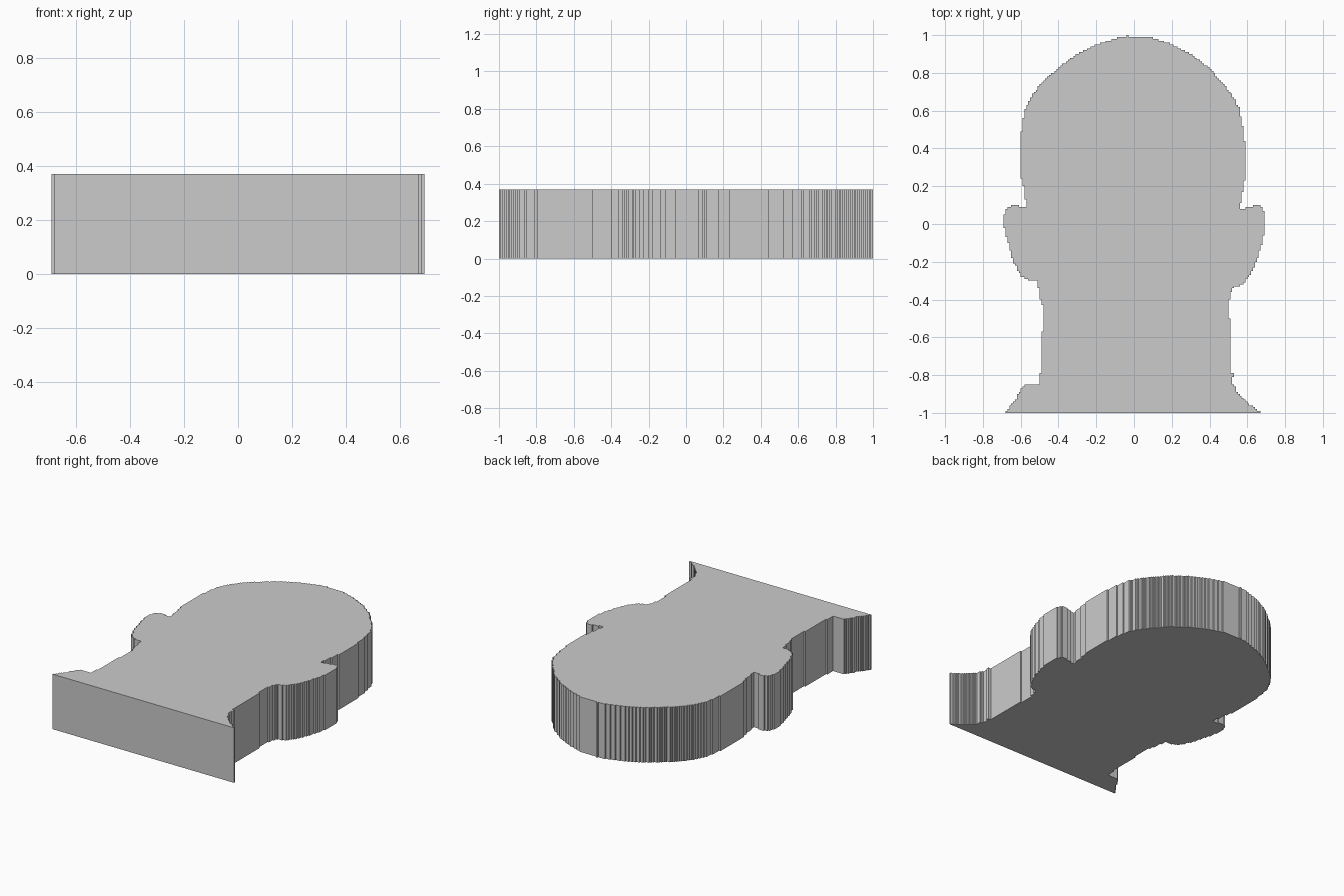
import bpy, bmesh

if "Cube" in bpy.data.objects:
    bpy.data.objects.remove(bpy.data.objects["Cube"])

HEIGHT = 0.37
STEP = 0.01   # size of the stair steps along the outline

# Left side, shoulder up to crown
left = [(-.69, -1), (-.63, -.93), (-.60, -.87), (-.58, -.85), (-.50, -.85), (-.50, -.79),
        (-.49, -.79), (-.49, -.57), (-.48, -.56), (-.48, -.44), (-.50, -.38), (-.51, -.30),
        (-.55, -.30), (-.60, -.27), (-.64, -.19), (-.67, -.08), (-.69, 0), (-.69, .05),
        (-.67, .09), (-.64, .10), (-.60, .09), (-.57, .09), (-.58, .18), (-.60, .27),
        (-.60, .46), (-.58, .60), (-.54, .69), (-.48, .76), (-.40, .83), (-.31, .90),
        (-.20, .95), (-.08, .99), (-.04, .99), (-.04, 1)]
# Right side, crown down to shoulder
right = [(-.03, 1), (-.03, .99), (.08, .99), (.20, .95), (.31, .89), (.40, .82), (.46, .75),
         (.52, .68), (.56, .60), (.58, .48), (.59, .40), (.59, .25), (.58, .19),
         (.56, .08), (.60, .09), (.65, .10), (.68, .09), (.69, .05), (.69, -.05),
         (.66, -.17), (.63, -.25), (.58, -.32), (.52, -.34), (.50, -.43), (.51, -.57),
         (.51, -.79), (.53, -.79), (.52, -.84), (.55, -.90), (.60, -.95), (.67, -1)]


def stepped(points):
    """Turn a polygon into axis-aligned steps on the STEP grid."""
    cells = [(round(x / STEP), round(y / STEP)) for x, y in points]
    path = [cells[0]]
    for (x0, y0), (x1, y1) in zip(cells, cells[1:]):
        n = max(abs(x1 - x0), abs(y1 - y0), 1)
        for i in range(1, n + 1):
            p = (round(x0 + (x1 - x0) * i / n), round(y0 + (y1 - y0) * i / n))
            q = path[-1]
            if p[0] != q[0] and p[1] != q[1]:
                path.append((p[0], q[1]))
            if p != path[-1]:
                path.append(p)
    # Drop points in the middle of straight runs
    changed = True
    while changed:
        changed = False
        for i in range(len(path)):
            a, b, c = path[i - 1], path[i], path[(i + 1) % len(path)]
            if (b[0]-a[0]) * (c[1]-b[1]) == (b[1]-a[1]) * (c[0]-b[0]):
                path.pop(i)
                changed = True
                break
    return [(x * STEP, y * STEP) for x, y in path]


# Extruded head-and-shoulders plate
bm = bmesh.new()
base = bm.faces.new([bm.verts.new((x, y, 0)) for x, y in stepped(left + right)])
ext = bmesh.ops.extrude_face_region(bm, geom=[base], use_keep_orig=True)
top = [v for v in ext["geom"] if isinstance(v, bmesh.types.BMVert)]
bmesh.ops.translate(bm, verts=top, vec=(0, 0, HEIGHT))
bmesh.ops.recalc_face_normals(bm, faces=bm.faces)
mesh = bpy.data.meshes.new("head_plate")
bm.to_mesh(mesh)
bm.free()

grey = bpy.data.materials.new("light grey")
grey.diffuse_color = (0.6, 0.6, 0.6, 1)
grey.use_nodes = True
grey.node_tree.nodes["Principled BSDF"].inputs["Base Color"].default_value = grey.diffuse_color
mesh.materials.append(grey)
bpy.context.collection.objects.link(bpy.data.objects.new("head_plate", mesh))
